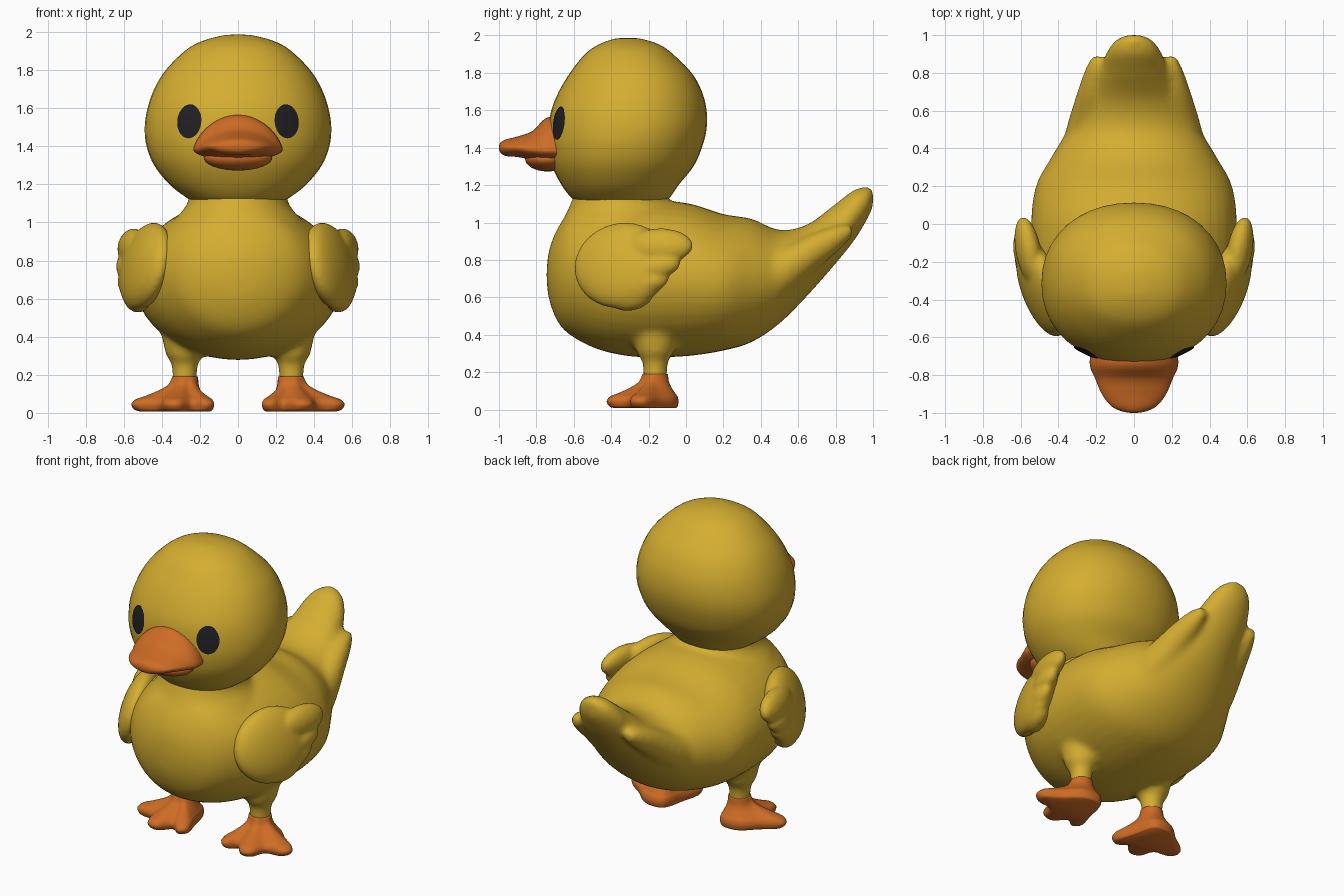
import bpy, bmesh, math
from mathutils import Vector, Matrix

if "Cube" in bpy.data.objects:
    bpy.data.objects.remove(bpy.data.objects["Cube"])


def material(name, rgb):
    m = bpy.data.materials.new(name)
    m.use_nodes = True
    m.diffuse_color = (*rgb, 1)
    m.node_tree.nodes["Principled BSDF"].inputs["Base Color"].default_value = (*rgb, 1)
    return m


YELLOW = material("duckling yellow", (0.66, 0.42, 0.03))
ORANGE = material("beak orange", (0.62, 0.15, 0.018))
BLACK = material("eye black", (0.015, 0.015, 0.017))


def spline(rows, k=5, closed=False):
    """Smooth curve through rows of numbers."""
    n, out = len(rows), []
    for i in range(n if closed else n - 1):
        pick = (lambda j: rows[j % n]) if closed else (lambda j: rows[max(0, min(n - 1, j))])
        a, b, c, d = (Vector(pick(i + j)) for j in (-1, 0, 1, 2))
        for s in range(k):
            t = s / k
            out.append(b + (c - a) * (t / 2) + (a * 2 - b * 5 + c * 4 - d) * (t * t / 2)
                       + (b * 3 - a - c * 3 + d) * (t ** 3 / 2))
    return out if closed else out + [Vector(rows[-1])]


def oval(centre, u, v, power=2.0, n=40):
    """Closed ring spanned by vectors u and v, squarer for a higher power."""
    pts = []
    for i in range(n):
        a = 2 * math.pi * i / n
        c, s = math.cos(a), math.sin(a)
        e = 2 / power
        pts.append(Vector(centre) + Vector(u) * math.copysign(abs(c) ** e, c)
                   + Vector(v) * math.copysign(abs(s) ** e, s))
    return pts


def loft(bm, rings):
    vs = [[bm.verts.new(p) for p in r] for r in rings]
    n = len(vs[0])
    for a, b in zip(vs, vs[1:]):
        for i in range(n):
            j = (i + 1) % n
            bm.faces.new((a[i], a[j], b[j], b[i]))
    bm.faces.new(vs[0][::-1])
    bm.faces.new(vs[-1])


def loft_y(bm, rows, x_side=0):
    """Rows of y, x, z, half width, half height."""
    loft(bm, [oval((x * x_side, y, z), (w, 0, 0), (0, 0, h)) for y, x, z, w, h in spline(rows)])


def loft_z(bm, rows, power=2.0):
    """Rows of z, half width, front y, back y."""
    loft(bm, [oval((0, (f + b) / 2, z), (w, 0, 0), (0, (b - f) / 2, 0), power)
              for z, w, f, b in spline(rows)])


def ellipsoid(bm, centre, radii, rot=None):
    m = Matrix.Translation(centre) @ (rot or Matrix()) @ Matrix.Diagonal((*radii, 1))
    bmesh.ops.create_uvsphere(bm, u_segments=32, v_segments=20, radius=1, matrix=m)


def finish(name, bm, mat, voxel=0, smooth=0):
    bmesh.ops.recalc_face_normals(bm, faces=bm.faces[:])
    for f in bm.faces:
        f.smooth = True
    mesh = bpy.data.meshes.new(name)
    bm.to_mesh(mesh)
    bm.free()
    mesh.materials.append(mat)
    ob = bpy.data.objects.new(name, mesh)
    bpy.context.collection.objects.link(ob)
    if voxel:
        r = ob.modifiers.new("blend", "REMESH")
        r.mode, r.voxel_size, r.use_smooth_shade = "VOXEL", voxel, True
    if smooth:
        s = ob.modifiers.new("soften", "SMOOTH")
        s.factor, s.iterations = 0.5, smooth
    return ob


# Body, neck, tail and legs, blended into one skin
bm = bmesh.new()
loft_y(bm, [(-0.745, 0, .72, .03, .03), (-0.73, 0, .72, .14, .14), (-0.68, 0, .72, .27, .26),
            (-0.6, 0, .73, .37, .345), (-0.45, 0, .71, .47, .395), (-0.25, 0, .70, .53, .42),
            (0, 0, .695, .545, .41), (.2, 0, .68, .52, .365), (.35, 0, .69, .44, .33),
            (.5, 0, .71, .35, .25), (.65, 0, .80, .27, .19), (.8, 0, .94, .185, .16),
            (.9, 0, 1.04, .15, .135), (.97, 0, 1.105, .1, .085), (1.0, 0, 1.13, .04, .045)])
loft_z(bm, [(.7, .4, -.73, 0), (.8, .4, -.73, 0), (.9, .39, -.71, 0), (1.0, .345, -.665, -.02),
            (1.07, .285, -.63, -.06), (1.12, .26, -.61, -.09), (1.22, .25, -.57, -.13)])
for side in (1, -1):
    loft_y(bm, [(.3, .2, .68, .2, .2), (.5, .22, .72, .14, .15), (.7, .215, .85, .085, .1),
                (.82, .2, .92, .058, .066), (.89, .195, .955, .025, .03)], side)
    loft(bm, [oval((.28 * side, -.165, z), (r, 0, 0), (0, r, 0))
              for z, r in spline([(.15, .065), (.22, .065), (.27, .075), (.31, .1), (.45, .13)])])
finish("body", bm, YELLOW, 0.018, 8)

# Head
bm = bmesh.new()
loft_z(bm, [(1.1, .22, -.56, -.14), (1.13, .27, -.61, -.09), (1.2, .36, -.665, -.04),
            (1.3, .44, -.715, .04), (1.4, .48, -.735, .085), (1.5, .49, -.735, .11),
            (1.6, .475, -.72, .11), (1.7, .44, -.68, .085), (1.8, .38, -.62, .03),
            (1.9, .28, -.54, -.07), (1.95, .195, -.47, -.14), (1.98, .09, -.39, -.23),
            (1.987, .02, -.33, -.29)], 2.15)
head = finish("head", bm, YELLOW)

# Eyes: thin discs wrapped onto the head
for side, name in ((1, "left_eye"), (-1, "right_eye")):
    bm = bmesh.new()
    centre = bm.verts.new((.26 * side, -.69, 1.535))
    turn = math.radians(29) * side
    across = Vector((math.cos(turn), math.sin(turn), 0)) * .072
    rings = [[bm.verts.new(p) for p in oval(centre.co, across * s, Vector((0, 0, .093)) * s, n=32)]
             for s in (.25, .5, .75, 1)]
    for i in range(32):
        j = (i + 1) % 32
        bm.faces.new((centre, rings[0][i], rings[0][j]))
        for a, b in zip(rings, rings[1:]):
            bm.faces.new((a[i], b[i], b[j], a[j]))
    eye = finish(name, bm, BLACK)
    wrap = eye.modifiers.new("wrap", "SHRINKWRAP")
    wrap.target, wrap.offset, wrap.wrap_mode = head, 0.007, "OUTSIDE_SURFACE"

# Upper beak: bell-shaped sections, rows of y, z, half width, rise, drop
bm = bmesh.new()
rings = []
for y, z, w, up, down in spline([(-.58, 1.38, .2, .15, .05), (-.73, 1.385, .235, .18, .06),
                                 (-.82, 1.39, .205, .1, .055), (-.9, 1.4, .17, .06, .05),
                                 (-.96, 1.4, .125, .045, .045), (-.99, 1.4, .07, .03, .03),
                                 (-1.0, 1.4, .02, .01, .01)]):
    ring = []
    for i in range(40):
        a = 2 * math.pi * i / 40
        s = math.sin(a)
        ring.append(Vector((w * math.cos(a), y, z + (up * s ** 1.4 if s > 0 else down * s))))
    rings.append(ring)
loft(bm, rings)
finish("upper_beak", bm, ORANGE)

bm = bmesh.new()
ellipsoid(bm, (0, -.74, 1.34), (.18, .12, .067))
finish("lower_beak", bm, ORANGE)

# Wings: a broad pad with overlapping feather tips
for side, name in ((1, "left_wing"), (-1, "right_wing")):
    bm = bmesh.new()
    for x, y, z, rx, ry, rz, yaw, pitch in (
            (.485, -.34, .77, .1, .27, .235, -20, 0),
            (.56, -.14, .875, .065, .18, .095, -10, 0),
            (.575, -.16, .765, .06, .135, .07, -12, 12),
            (.565, -.22, .68, .06, .135, .07, -14, 15),
            (.53, -.29, .6, .065, .12, .07, -16, 12)):
        rot = (Matrix.Rotation(math.radians(yaw * side), 4, "Z")
               @ Matrix.Rotation(math.radians(pitch), 4, "X")
               @ Matrix.Rotation(math.radians(-14 * side), 4, "Y"))
        ellipsoid(bm, (x * side, y, z), (rx, ry, rz), rot)
    finish(name, bm, YELLOW, 0.014, 4)

# Webbed feet: the toe outline narrows upward into a round ankle
OUTLINE = [(.27, -.04), (.2, -.07), (.165, -.2), (.125, -.34), (.17, -.39), (.24, -.35),
           (.31, -.42), (.38, -.405), (.42, -.31), (.53, -.29), (.555, -.22), (.45, -.14),
           (.36, -.06)]
ANKLE = Vector((.278, -.165))
for side, name in ((1, "left_foot"), (-1, "right_foot")):
    bm = bmesh.new()
    rings = []
    for z, spread in spline([(.008, .8), (.018, .93), (.045, 1), (.07, .9), (.09, .65),
                             (.12, .32), (.15, .1), (.19, 0)]):
        ring = []
        for p in spline(OUTLINE, 4, True):
            d = p - ANKLE
            q = ANKLE + d.normalized() * .068 * (1 - spread) + d * spread
            ring.append(Vector((q.x * side, q.y, z)))
        rings.append(ring)
    loft(bm, rings)
    finish(name, bm, ORANGE)
